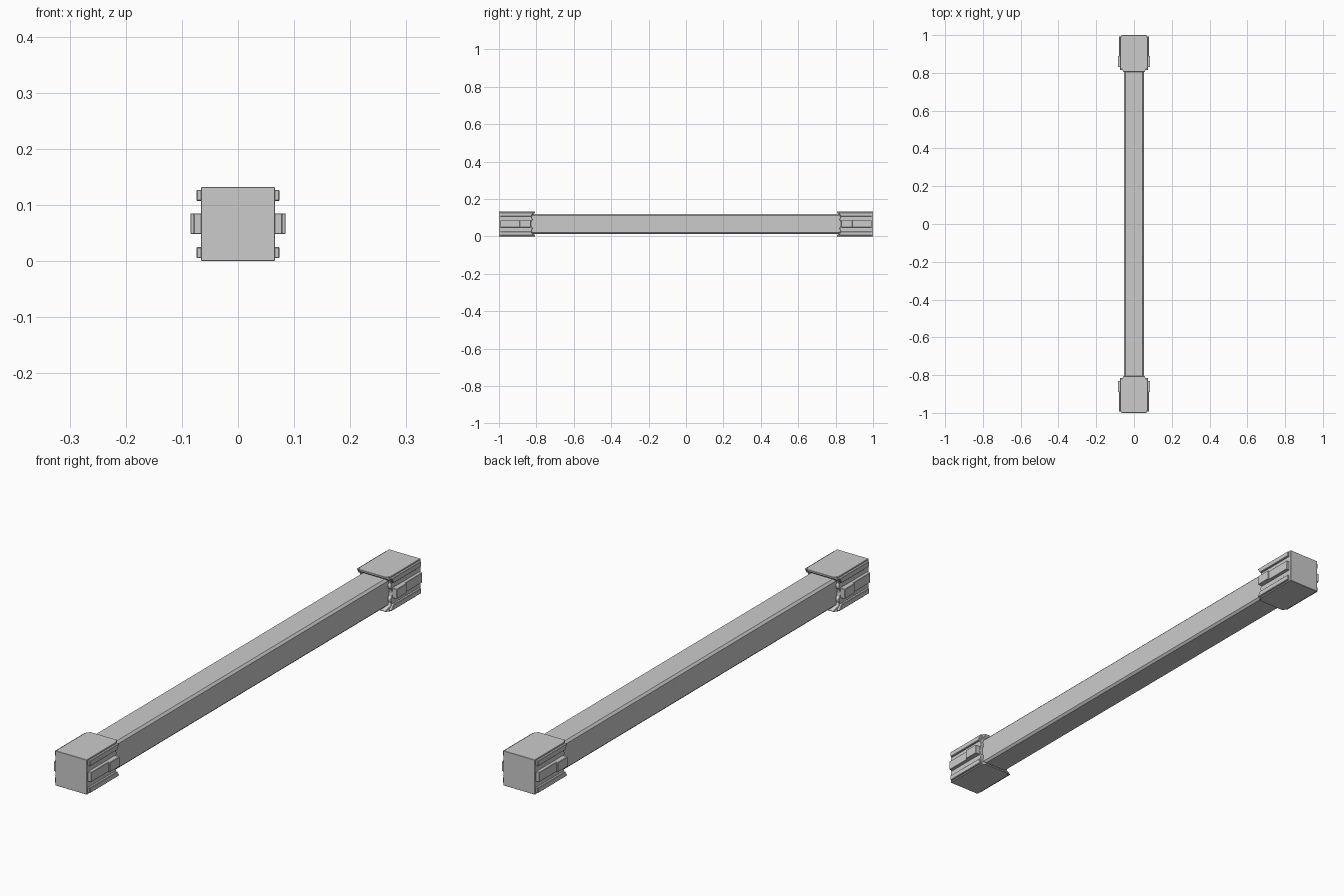
import bpy, bmesh
from math import radians
from mathutils import Vector

if "Cube" in bpy.data.objects:
    bpy.data.objects.remove(bpy.data.objects["Cube"])

MID = 0.066  # height of the long axis


def finish(name, bm, bevel=0.0, mirror=(False, True)):
    bmesh.ops.recalc_face_normals(bm, faces=bm.faces)
    me = bpy.data.meshes.new(name)
    bm.to_mesh(me)
    bm.free()
    ob = bpy.data.objects.new(name, me)
    bpy.context.collection.objects.link(ob)
    if bevel:
        b = ob.modifiers.new("bevel", 'BEVEL')
        b.width, b.segments, b.limit_method = bevel, 1, 'ANGLE'
        b.angle_limit = radians(35)
    if any(mirror):
        m = ob.modifiers.new("mirror", 'MIRROR')
        m.use_axis = (mirror[0], mirror[1], False)
        m.use_clip = False
        m.use_mirror_merge = False
    return ob


def box(name, x, y, z, bevel=0.0, mirror=(True, True)):
    bm = bmesh.new()
    bmesh.ops.create_cube(bm, size=1)
    for v in bm.verts:
        v.co = Vector([(a + b) / 2 + c * (b - a)
                       for (a, b), c in zip((x, y, z), v.co)])
    return finish(name, bm, bevel, mirror)


def extrude_x(points, x0, x1):
    bm = bmesh.new()
    f = bm.faces.new([bm.verts.new((x0, y, z)) for y, z in points])
    geo = bmesh.ops.extrude_face_region(bm, geom=[f])["geom"]
    bmesh.ops.translate(bm, vec=(x1 - x0, 0, 0),
                        verts=[g for g in geo if isinstance(g, bmesh.types.BMVert)])
    return bm


# Long central beam with chamfered edges
box("beam", (-0.053, 0.053), (-0.84, 0.84), (0.013, 0.119), 0.008, (False, False))

# End cap: side profile with a wavy mouth, lips at top and bottom
half = [(0.806, 0.066), (0.806, 0.060), (0.822, 0.047), (0.826, 0.037),
        (0.822, 0.028), (0.822, 0.021), (0.828, 0.012), (0.830, 0.0)]
profile = [(1.0, MID + 0.066)] + [(y, MID + z) for y, z in half]
profile += [(y, MID - z) for y, z in reversed(half[:-1])] + [(1.0, MID - 0.066)]
bm = extrude_x(profile, -0.066, 0.066)
bmesh.ops.triangulate(bm, faces=bm.faces)
# Angled corners at the mouth
for s in (-1, 1):
    bmesh.ops.bisect_plane(bm, geom=bm.verts[:] + bm.edges[:] + bm.faces[:],
                           plane_co=(s * 0.066, 0.823, 0),
                           plane_no=(s * 0.017, -0.010, 0), clear_outer=True)
    bmesh.ops.holes_fill(bm, edges=[e for e in bm.edges if e.is_boundary], sides=0)
bmesh.ops.dissolve_limit(bm, angle_limit=radians(1), verts=bm.verts, edges=bm.edges)
finish("end_cap", bm, 0.004)

# Upper and lower side ribs, slanted at the mouth
for name, s in (("upper_rib", 1), ("lower_rib", -1)):
    pts = [(0.992, MID + s * 0.061), (0.815, MID + s * 0.061),
           (0.828, MID + s * 0.041), (0.992, MID + s * 0.041)]
    finish(name, extrude_x(pts, 0.060, 0.074), 0.0015, (True, True))

# Middle rib and the raised clip near the mouth
box("middle_rib", (0.060, 0.079), (0.830, 0.992), (0.048, 0.085), 0.0015)
box("clip", (0.060, 0.085), (0.830, 0.890), (0.048, 0.085), 0.0015)
